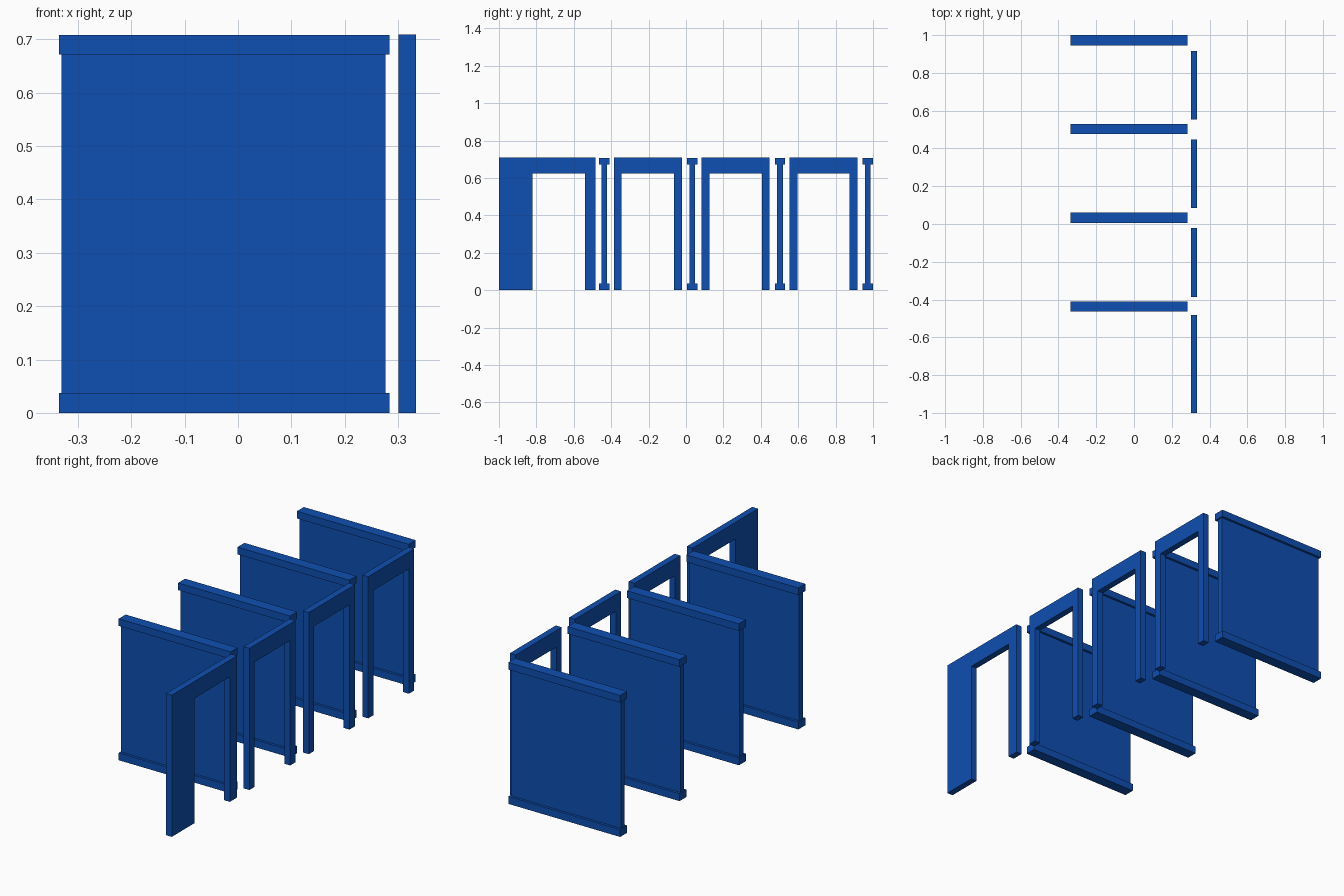
import bpy
import bmesh

if "Cube" in bpy.data.objects:
    bpy.data.objects.remove(bpy.data.objects["Cube"])

blue = bpy.data.materials.new("partition blue")
blue.diffuse_color = (0.0045, 0.078, 0.445, 1.0)
blue.use_nodes = True
blue.node_tree.nodes["Principled BSDF"].inputs["Base Color"].default_value = blue.diffuse_color

HEIGHT = 0.709        # overall height
OPENING_TOP = 0.625   # underside of the door header


def finish(name, bm):
    bmesh.ops.recalc_face_normals(bm, faces=bm.faces)
    mesh = bpy.data.meshes.new(name)
    bm.to_mesh(mesh)
    bm.free()
    mesh.materials.append(blue)
    obj = bpy.data.objects.new(name, mesh)
    bpy.context.collection.objects.link(obj)
    return obj


def box(name, x0, x1, y0, y1, z0, z1):
    bm = bmesh.new()
    bmesh.ops.create_cube(bm, size=1)
    for v in bm.verts:
        v.co = (x1 if v.co.x > 0 else x0,
                y1 if v.co.y > 0 else y0,
                z1 if v.co.z > 0 else z0)
    return finish(name, bm)


def door_frame(name, y0, open0, open1, y1):
    # One-piece arch-shaped outline, extruded through its thickness
    outline = [(y0, 0), (y0, HEIGHT), (y1, HEIGHT), (y1, 0),
               (open1, 0), (open1, OPENING_TOP), (open0, OPENING_TOP), (open0, 0)]
    bm = bmesh.new()
    face = bm.faces.new([bm.verts.new((0.301, y, z)) for y, z in outline])
    ext = bmesh.ops.extrude_face_region(bm, geom=[face])
    moved = [g for g in ext["geom"] if isinstance(g, bmesh.types.BMVert)]
    bmesh.ops.translate(bm, verts=moved, vec=(0.0325, 0, 0))
    return finish(name, bm)


# Divider walls: thin panel held between a floor rail and a top rail
for i in range(4):
    y = -0.4365 + i * 0.4696
    n = i + 1
    box(f"divider_panel_{n}", -0.331, 0.276, y - 0.015, y + 0.015, 0.037, 0.672)
    box(f"floor_rail_{n}", -0.3355, 0.284, y - 0.0275, y + 0.0275, 0, 0.037)
    box(f"top_rail_{n}", -0.3355, 0.284, y - 0.0275, y + 0.0275, 0.672, HEIGHT - 0.001)

# Door frames: first has a wide front leg, the rest are regular
door_frame("door_frame_1", -1.0, -0.82, -0.541, -0.483)
for i in range(3):
    y = -0.386 + i * 0.4696
    door_frame(f"door_frame_{i + 2}", y, y + 0.042, y + 0.322, y + 0.364)
